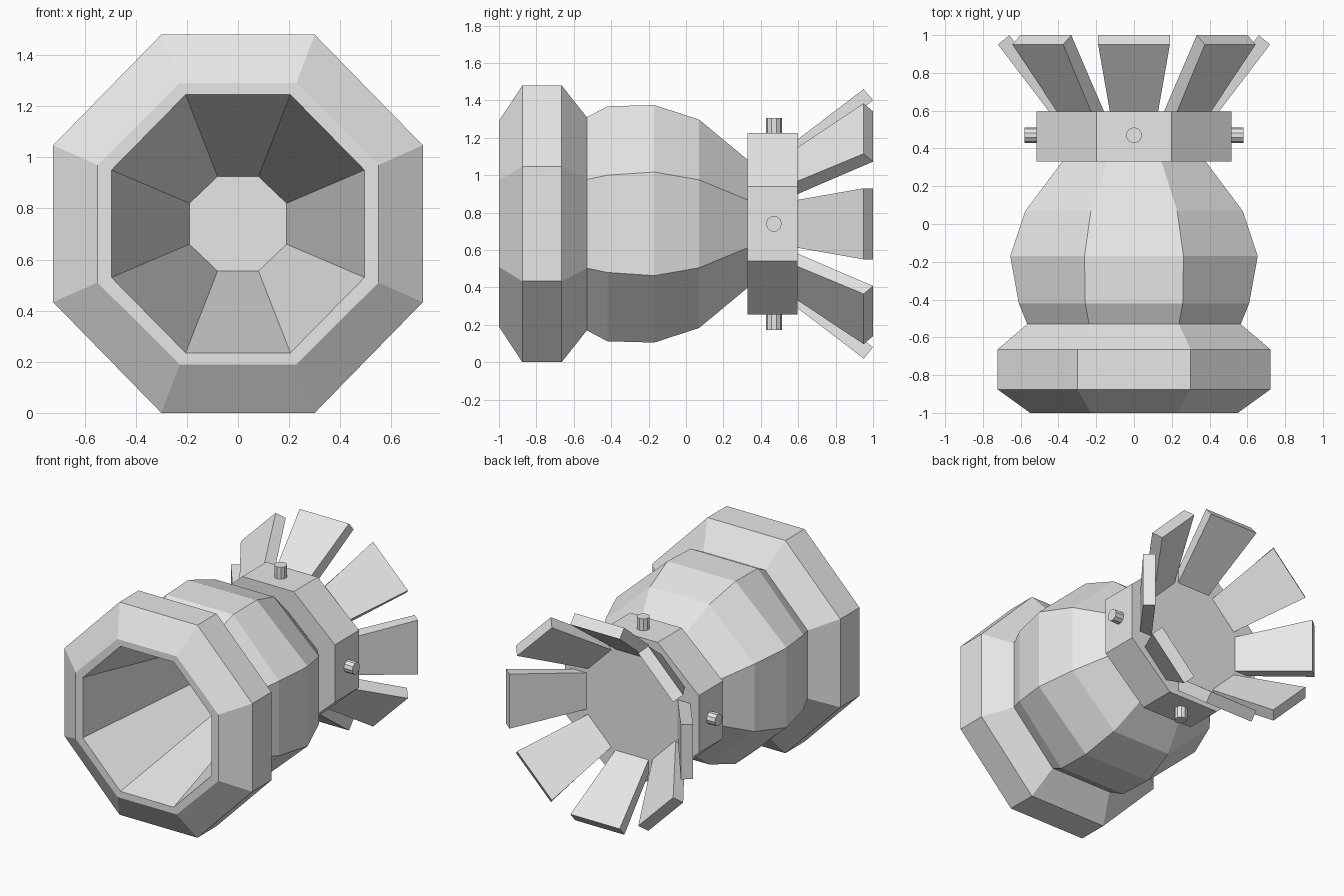
import bpy, bmesh
from math import pi
from mathutils import Matrix, Vector

if "Cube" in bpy.data.objects:
    bpy.data.objects.remove(bpy.data.objects["Cube"])

CZ = 0.74  # height of the long axis

grey = bpy.data.materials.new("light_grey")
grey.use_nodes = True
grey.diffuse_color = (0.8, 0.8, 0.8, 1)
grey.node_tree.nodes["Principled BSDF"].inputs["Base Color"].default_value = (0.8, 0.8, 0.8, 1)


def finish(name, bm):
    """Turn a bmesh built around the axis into a named grey object."""
    bmesh.ops.recalc_face_normals(bm, faces=bm.faces)
    mesh = bpy.data.meshes.new(name)
    bm.to_mesh(mesh)
    bm.free()
    mesh.materials.append(grey)
    obj = bpy.data.objects.new(name, mesh)
    obj.location.z = CZ
    bpy.context.collection.objects.link(obj)
    return obj


def octagon(bm, y, ax, az, hx, hz):
    """Ring of eight corners: ax, az reach the flats, hx, hz are half edge lengths."""
    corners = [(hx, az), (ax, hz), (ax, -hz), (hx, -az),
               (-hx, -az), (-ax, -hz), (-ax, hz), (-hx, az)]
    return [bm.verts.new((x, y, z)) for x, z in corners]


def loft(name, sections):
    """Skin octagonal sections in order and cap both ends."""
    bm = bmesh.new()
    rings = [octagon(bm, *s) for s in sections]
    for a, b in zip(rings, rings[1:]):
        for i in range(8):
            j = (i + 1) % 8
            bm.faces.new((a[i], a[j], b[j], b[i]))
    bm.faces.new(rings[0])
    bm.faces.new(rings[-1])
    return finish(name, bm)


# Hull: deep tapered bore, front lip, thick collar, bulging body, waist
loft("hull", [
    (0.32, 0.19, 0.185, 0.08, 0.08),
    (-1.0, 0.495, 0.505, 0.205, 0.21),
    (-1.0, 0.55, 0.55, 0.228, 0.23),
    (-0.875, 0.723, 0.74, 0.3, 0.307),
    (-0.665, 0.723, 0.74, 0.3, 0.307),
    (-0.53, 0.565, 0.57, 0.238, 0.237),
    (-0.42, 0.61, 0.628, 0.258, 0.26),
    (-0.17, 0.655, 0.635, 0.262, 0.277),
    (0.07, 0.575, 0.557, 0.228, 0.235),
    (0.35, 0.365, 0.325, 0.14, 0.12),
])

# Rear block
loft("rear_block", [
    (0.33, 0.515, 0.485, 0.198, 0.2),
    (0.595, 0.515, 0.485, 0.198, 0.2),
])

# Four pins around the rear block
for i, (name, tip) in enumerate([("top", 0.567), ("left", 0.58),
                                 ("bottom", 0.567), ("right", 0.58)]):
    bm = bmesh.new()
    bmesh.ops.create_cone(bm, cap_ends=True, segments=10, radius1=0.042,
                          radius2=0.042, depth=0.2,
                          matrix=Matrix.Translation((0, 0.47, tip - 0.1)))
    bm.transform(Matrix.Rotation(i * pi / 2, 4, 'Y'))
    finish(name + "_pin", bm)

# Eight flared fins: each a tapered slab between an outer and an inner face
for i in range(8):
    bm = bmesh.new()
    rows = [[bm.verts.new(Vector((s * w, y, z))) for s in (-1, 1)]
            for y, z, w in [(0.58, 0.438, 0.125), (0.95, 0.72, 0.19),
                            (1.0, 0.66, 0.19), (0.58, 0.34, 0.125)]]
    for a, b in zip(rows, rows[1:] + rows[:1]):
        bm.faces.new((a[0], a[1], b[1], b[0]))
    for side in (0, 1):
        bm.faces.new([r[side] for r in rows])
    bm.transform(Matrix.Rotation(i * pi / 4, 4, 'Y'))
    finish("fin_%d" % (i + 1), bm)
